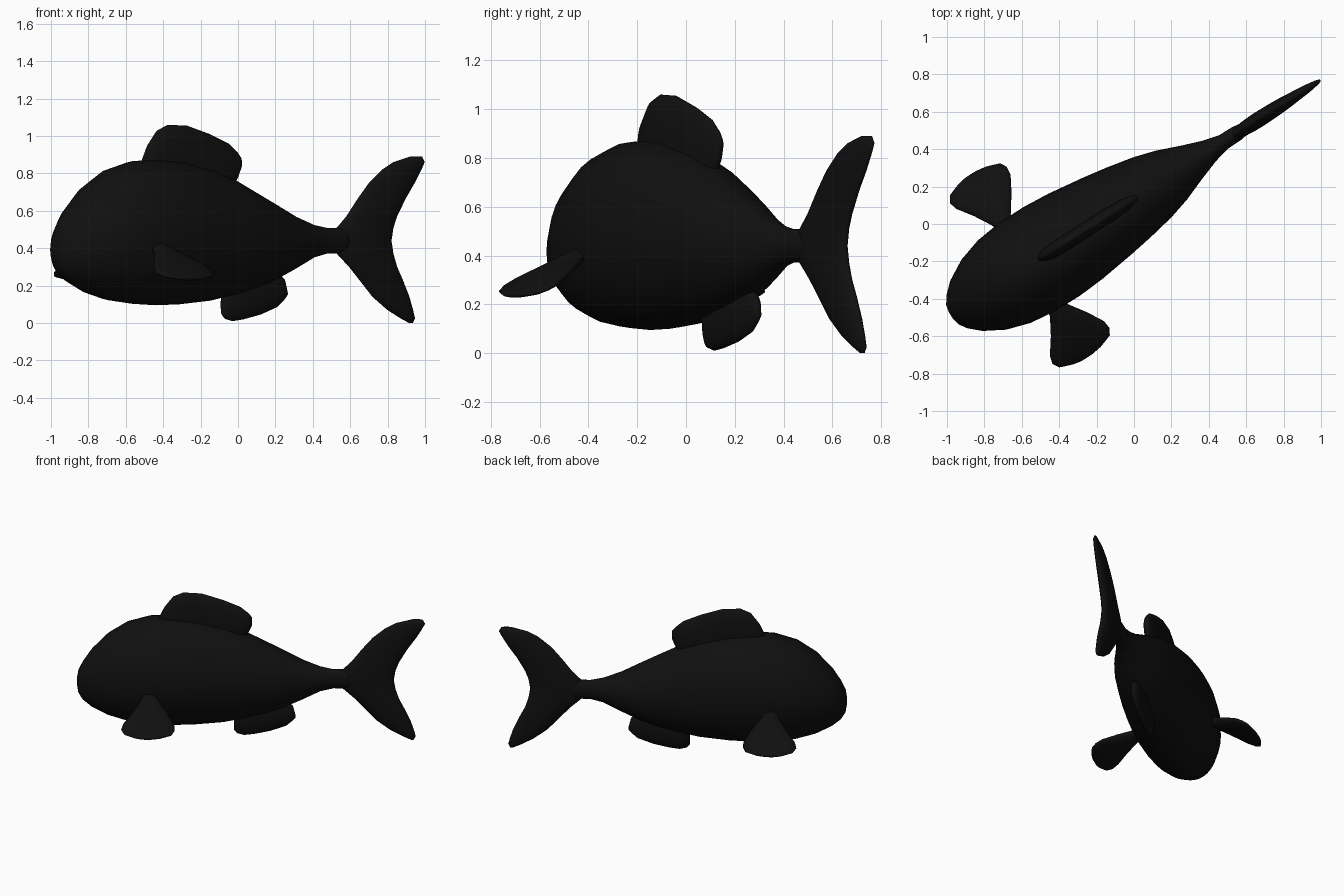
import bpy, bmesh, math
from mathutils import Vector, Matrix

black = bpy.data.materials.new("matte black")
black.diffuse_color = (0.005, 0.005, 0.005, 1)

# Fish frame: local x runs nose to tail, local y sideways, z up; the fish is turned in plan
PLACE = Matrix.Translation((-0.061, 0.095, 0)) @ Matrix.Rotation(math.radians(32.5), 4, 'Z')


def loft(name, rings, sides=24):
    """Skin a chain of ellipses, each given as (centre, half axis a, half axis b)."""
    bm = bmesh.new()
    loops = []
    for c, a, b in rings:
        c, a, b = Vector(c), Vector(a), Vector(b)
        loops.append([bm.verts.new(c + a * math.cos(2 * math.pi * i / sides)
                                   + b * math.sin(2 * math.pi * i / sides)) for i in range(sides)])
    for p, q in zip(loops, loops[1:]):
        for i in range(sides):
            j = (i + 1) % sides
            bm.faces.new((p[i], p[j], q[j], q[i]))
    bm.faces.new(loops[0][::-1])
    bm.faces.new(loops[-1])
    bmesh.ops.recalc_face_normals(bm, faces=bm.faces)
    for f in bm.faces:
        f.smooth = True
    bm.transform(PLACE)
    mesh = bpy.data.meshes.new(name)
    bm.to_mesh(mesh)
    bm.free()
    mesh.materials.append(black)
    obj = bpy.data.objects.new(name, mesh)
    bpy.context.collection.objects.link(obj)


def along_body(rows):
    """Rows of (x, half width, bottom z, top z)."""
    return [((x, 0, (lo + hi) / 2), (0, w, 0), (0, 0, (hi - lo) / 2)) for x, w, lo, hi in rows]


# Body: blunt nose, deep middle, thin tail stalk
loft("body", along_body([
    (-1.088, 0.02, 0.36, 0.42), (-1.08, 0.06, 0.31, 0.47), (-1.05, 0.105, 0.262, 0.53),
    (-0.99, 0.16, 0.215, 0.62), (-0.88, 0.222, 0.16, 0.735), (-0.75, 0.262, 0.122, 0.82),
    (-0.6, 0.28, 0.103, 0.865), (-0.45, 0.281, 0.095, 0.875), (-0.3, 0.27, 0.1, 0.862),
    (-0.1, 0.243, 0.12, 0.815), (0.04, 0.22, 0.15, 0.765), (0.19, 0.19, 0.19, 0.69),
    (0.31, 0.155, 0.235, 0.63), (0.43, 0.108, 0.29, 0.57), (0.55, 0.065, 0.35, 0.525),
    (0.64, 0.043, 0.372, 0.508), (0.72, 0.042, 0.372, 0.51), (0.8, 0.03, 0.39, 0.49)]), 32)

# Fins on the centre line
loft("dorsal_fin", along_body([
    (-0.533, 0.01, 0.8, 0.88), (-0.5, 0.03, 0.75, 0.95), (-0.44, 0.04, 0.72, 1.03),
    (-0.372, 0.042, 0.7, 1.06), (-0.25, 0.042, 0.7, 1.055), (-0.106, 0.042, 0.68, 1.01),
    (0.013, 0.035, 0.68, 0.96), (0.065, 0.025, 0.77, 0.915), (0.09, 0.012, 0.825, 0.885)]))
loft("anal_fin", along_body([
    (-0.03, 0.012, 0.045, 0.15), (-0.01, 0.03, 0.022, 0.25), (0.037, 0.035, 0.01, 0.28),
    (0.108, 0.04, 0.02, 0.3), (0.215, 0.038, 0.045, 0.3), (0.32, 0.03, 0.085, 0.27),
    (0.365, 0.02, 0.125, 0.235), (0.382, 0.01, 0.145, 0.17)]))

# Forked tail, skinned upward: (z, front x, back x, half thickness)
tail = [(0, 1.158, 1.18, 0.008), (0.025, 1.104, 1.193, 0.018), (0.07, 1.02, 1.181, 0.025),
        (0.14, 0.926, 1.158, 0.032), (0.23, 0.843, 1.116, 0.038), (0.3, 0.778, 1.08, 0.041),
        (0.37, 0.7, 1.057, 0.042), (0.44, 0.665, 1.045, 0.042), (0.51, 0.7, 1.057, 0.042),
        (0.57, 0.76, 1.08, 0.041), (0.665, 0.832, 1.134, 0.038), (0.75, 0.903, 1.193, 0.032),
        (0.82, 0.986, 1.235, 0.026), (0.86, 1.057, 1.256, 0.02), (0.89, 1.164, 1.24, 0.009)]
loft("tail_fin", [(((f + b) / 2, 0, z), ((b - f) / 2, 0, 0), (0, t, 0)) for z, f, b, t in tail])

# Pair of fan-shaped side fins sloping down: (distance out, front x, back x, half thickness)
fan = [(0.2, -0.62, -0.57, 0.025), (0.29, -0.645, -0.525, 0.035), (0.38, -0.697, -0.462, 0.036),
       (0.465, -0.757, -0.414, 0.033), (0.51, -0.77, -0.409, 0.027), (0.545, -0.748, -0.428, 0.02),
       (0.57, -0.68, -0.5, 0.012), (0.578, -0.64, -0.55, 0.006)]
for side, label in ((-1, "right"), (1, "left")):
    loft(label + "_pectoral_fin",
         [(((f + b) / 2, side * d, 0.41 - 0.52 * (d - 0.24)), ((b - f) / 2, 0, 0),
           (0, side * t * 0.46, t * 0.89)) for d, f, b, t in fan])
